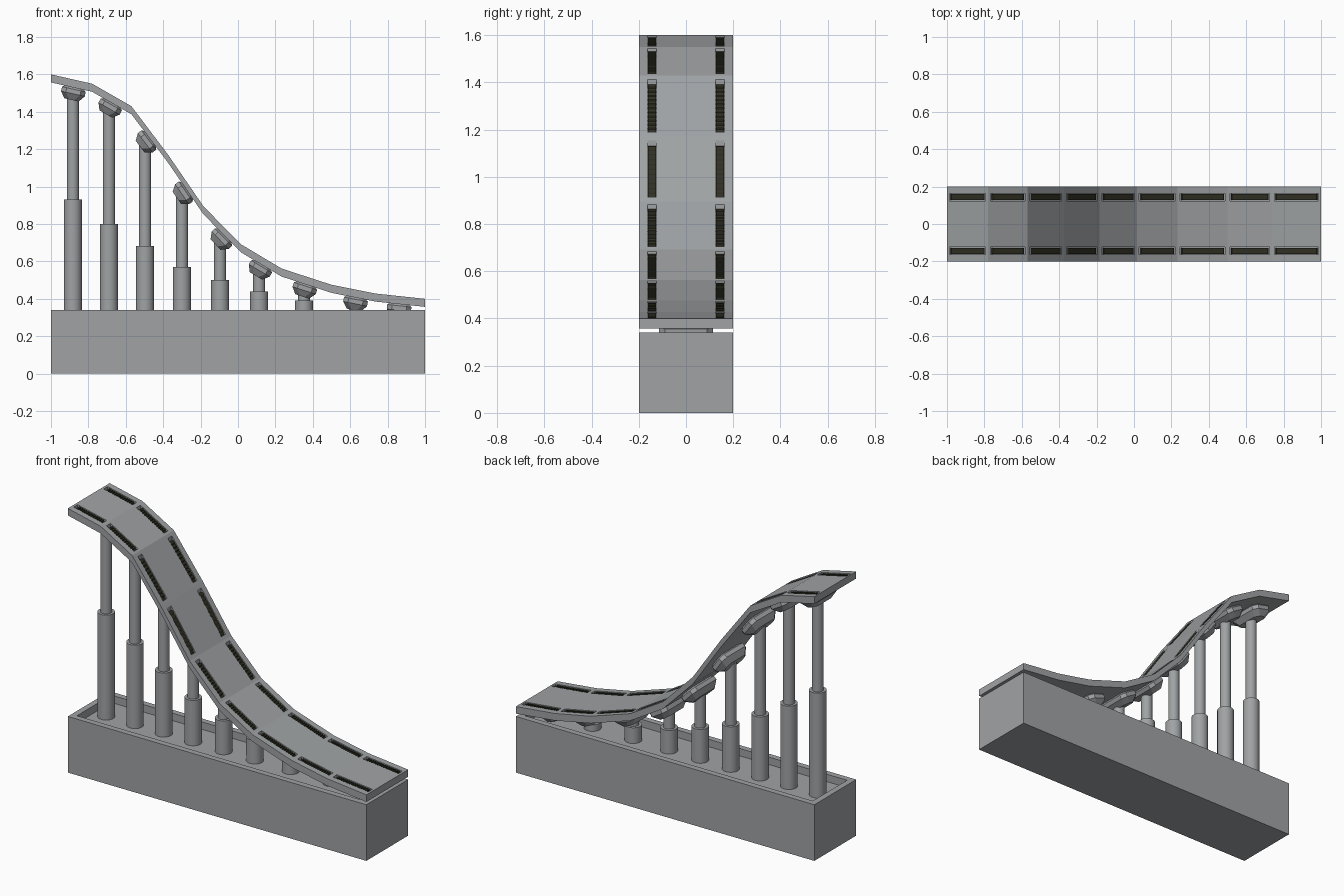
import bpy, bmesh, math
from mathutils import Vector

if "Cube" in bpy.data.objects:
    bpy.data.objects.remove(bpy.data.objects["Cube"])


def material(name, rgb):
    m = bpy.data.materials.new(name)
    m.diffuse_color = (*rgb, 1)
    m.use_nodes = True
    m.node_tree.nodes["Principled BSDF"].inputs["Base Color"].default_value = m.diffuse_color
    return m


GREY = material("steel grey", (0.35, 0.365, 0.375))
DARK = material("dark rubber", (0.03, 0.03, 0.018))


def finish(bm, name, mat, smooth=False):
    bmesh.ops.recalc_face_normals(bm, faces=bm.faces[:])
    me = bpy.data.meshes.new(name)
    bm.to_mesh(me)
    bm.free()
    me.materials.append(mat)
    ob = bpy.data.objects.new(name, me)
    bpy.context.collection.objects.link(ob)
    if smooth:
        bpy.ops.object.select_all(action='DESELECT')
        ob.select_set(True)
        bpy.context.view_layer.objects.active = ob
        bpy.ops.object.shade_smooth_by_angle(angle=math.radians(30))
    return ob


def loft(bm, rings):
    """Closed solid through rings with equal point counts."""
    vs = [[bm.verts.new(p) for p in r] for r in rings]
    n = len(vs[0])
    for a, b in zip(vs, vs[1:]):
        for i in range(n):
            bm.faces.new((a[i], a[(i + 1) % n], b[(i + 1) % n], b[i]))
    bm.faces.new(vs[0][::-1])
    bm.faces.new(vs[-1])


def circle(x, z, r, n=24):
    return [(x + r * math.cos(2 * math.pi * i / n), r * math.sin(2 * math.pi * i / n), z)
            for i in range(n)]


# Deck path (x, z of the top surface), nine straight segments
PATH = [(-1, 1.6), (-0.78, 1.55), (-0.57, 1.43), (-0.375, 1.172), (-0.185, 0.895),
        (0.015, 0.692), (0.233, 0.562), (0.50, 0.475), (0.737, 0.428), (1, 0.40)]
SEGMENTS = list(zip(PATH, PATH[1:]))
THICK, POCKET = 0.043, 0.032
SLOT_IN, SLOT_OUT, END = 0.124, 0.163, 0.013


def on_deck(seg, x, y, drop=0.0):
    """Point on a deck segment, x measured from its start, lowered by drop."""
    (xa, za), (xb, zb) = seg
    return (xa + x, y, za + (zb - za) * x / (xb - xa) - drop)


# Base box with a recessed top
bm = bmesh.new()
W, D, H, RIM, SINK = 1.0, 0.2, 0.34, 0.036, 0.045


def rect(inset, z):
    a, b = W - inset, D - inset
    return [(-a, -b, z), (a, -b, z), (a, b, z), (-a, b, z)]


loft(bm, [rect(0, 0), rect(0, H), rect(RIM, H), rect(RIM, H - SINK)])
finish(bm, "base_box", GREY)

# Bent deck with pockets for the belts
bm = bmesh.new()
ys = [-0.2, -SLOT_OUT, -SLOT_IN, SLOT_IN, SLOT_OUT, 0.2]
for seg in SEGMENTS:
    length = seg[1][0] - seg[0][0]
    xs = [0, END, length - END, length]
    top = [[bm.verts.new(on_deck(seg, x, y)) for y in ys] for x in xs]
    low = [[bm.verts.new(on_deck(seg, x, y, THICK)) for y in ys] for x in xs]
    for i in range(3):
        for j in range(5):
            cell = [(i, j), (i + 1, j), (i + 1, j + 1), (i, j + 1)]
            bm.faces.new([low[a][b] for a, b in reversed(cell)])
            rim = [top[a][b] for a, b in cell]
            if i == 1 and j in (1, 3):
                floor = [bm.verts.new(on_deck(seg, xs[a], ys[b], POCKET)) for a, b in cell]
                bm.faces.new(floor)
                for k in range(4):
                    m = (k + 1) % 4
                    bm.faces.new((rim[k], rim[m], floor[m], floor[k]))
            else:
                bm.faces.new(rim)
        for j in (0, 5):
            bm.faces.new((top[i][j], low[i][j], low[i + 1][j], top[i + 1][j]))
    for i, used in ((0, seg is SEGMENTS[0]), (3, seg is SEGMENTS[-1])):
        if used:
            for j in range(5):
                bm.faces.new((top[i][j], top[i][j + 1], low[i][j + 1], low[i][j]))
bmesh.ops.remove_doubles(bm, verts=bm.verts[:], dist=1e-5)
finish(bm, "bent_deck", GREY)

# Treaded belts lying in the pockets
bm = bmesh.new()
for seg in SEGMENTS:
    length = seg[1][0] - seg[0][0]
    a, b = END + 0.006, length - END - 0.006
    for side in (-1, 1):
        y0, y1 = side * (SLOT_IN + 0.003), side * (SLOT_OUT - 0.003)
        band = [(a, .022), (a, .014), (a + .006, .009), (b - .006, .009), (b, .014), (b, .022),
                (b - .006, .029), (a + .006, .029)]
        loft(bm, [[on_deck(seg, x, y, d) for x, d in band] for y in (y0, y1)])
        count = int((b - a) / 0.014)
        step = (b - a - 0.012) / count
        for k in range(count):
            x = a + 0.006 + (k + 0.2) * step
            tread = [(x, .010), (x, .003), (x + .6 * step, .003), (x + .6 * step, .010)]
            loft(bm, [[on_deck(seg, u, y, d) for u, d in tread] for y in (y0, y1)])
finish(bm, "tread_belts", DARK)

# Telescopic columns with tilted caps: column x and top of the outer sleeve
COLUMNS = [(-0.883, 0.93), (-0.69, 0.80), (-0.497, 0.683), (-0.30, 0.57), (-0.096, 0.50),
           (0.113, 0.438), (0.353, 0.39), (0.626, 0.335), (0.86, 0.315)]


def cap_ring(pos, t, n, depth, inset):
    a, b, c = 0.065 - inset, 0.115 - inset, 0.026
    plan = [(a, b - c), (a - c, b), (-a + c, b), (-a, b - c),
            (-a, -b + c), (-a + c, -b), (a - c, -b), (a, -b + c)]
    return [pos + t * u + n * depth + Vector((0, v, 0)) for u, v in plan]


for i, (seg, (x, sleeve_top)) in enumerate(zip(SEGMENTS, COLUMNS), 1):
    (xa, za), (xb, zb) = seg
    t = Vector((xb - xa, 0, zb - za)).normalized()
    n = Vector((t.z, 0, -t.x))
    pos = Vector(on_deck(seg, x - n.x * 0.035 - xa, 0, THICK - 0.001))
    bm = bmesh.new()
    loft(bm, [cap_ring(pos, t, n, d, s) for d, s in ((0, .012), (.01, 0), (.034, 0), (.068, .026))])
    finish(bm, f"cap_{i}", GREY)
    bottom = H - SINK - 0.002
    for name, r, z in (("sleeve", 0.048, sleeve_top), ("rod", 0.032, (pos + n * 0.04).z)):
        bm = bmesh.new()
        loft(bm, [circle(x, bottom, r), circle(x, z, r)])
        finish(bm, f"{name}_{i}", GREY, smooth=True)
